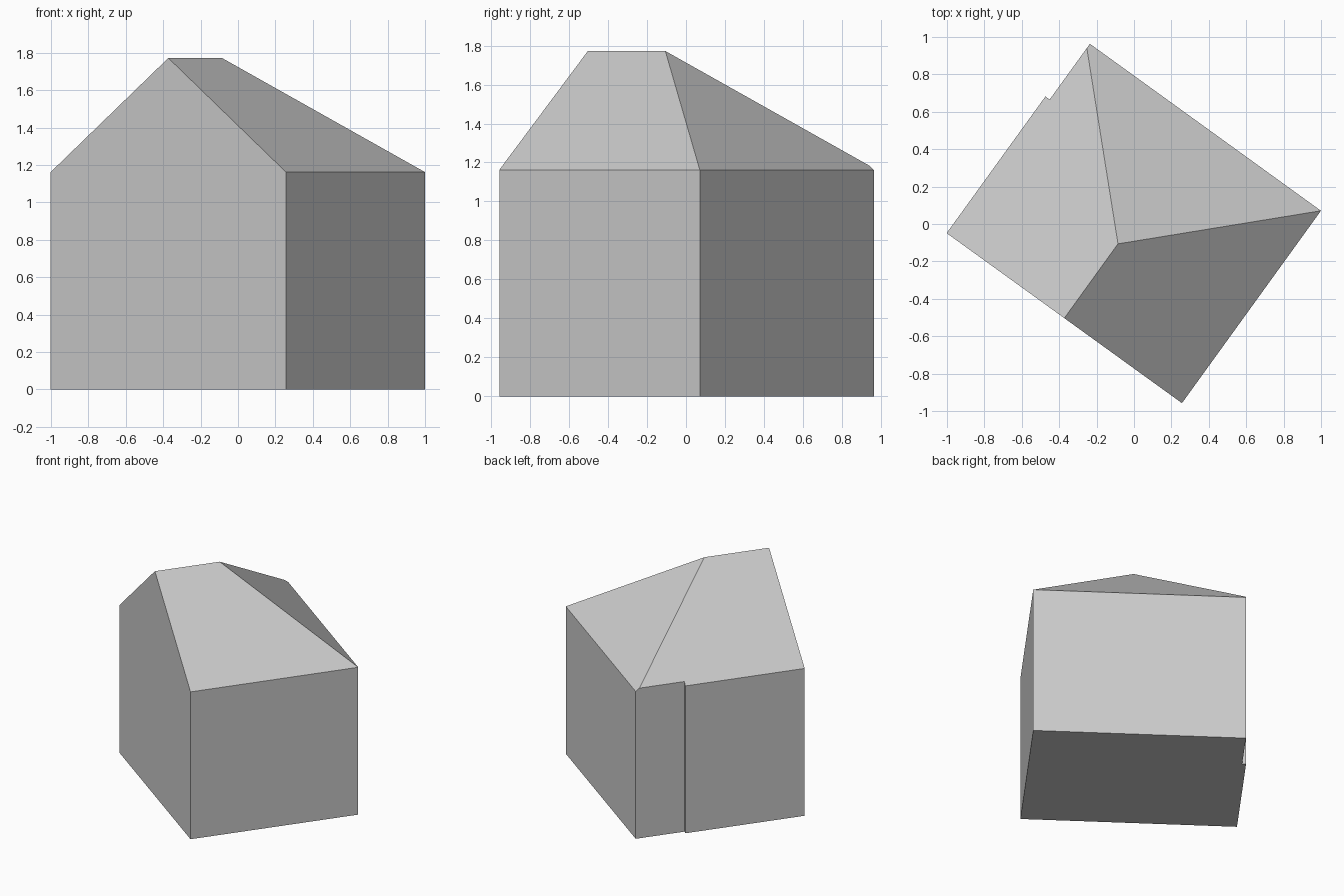
import bpy
import bmesh
import math

# Remove the default cube
cube = bpy.data.objects.get("Cube")
if cube:
    bpy.data.objects.remove(cube, do_unlink=True)

HALF_W, HALF_D = 0.776, 0.6345    # half width and half depth of the block
EAVE, RIDGE = 1.162, 1.772
RIDGE_LEN = 0.49                  # ridge runs from the gable to the hip
RECESS_START, RECESS_DEPTH = 0.267, 0.028

# Plain grey material
grey = bpy.data.materials.new("plain_grey")
grey.use_nodes = True
colour = (0.6, 0.6, 0.6, 1.0)
grey.diffuse_color = colour
grey.node_tree.nodes["Principled BSDF"].inputs["Base Color"].default_value = colour

# House block: gable at the front, hipped roof at the back
bm = bmesh.new()
corners = [(-HALF_W, -HALF_D), (HALF_W, -HALF_D), (HALF_W, HALF_D), (-HALF_W, HALF_D)]
base = [bm.verts.new((x, y, 0)) for x, y in corners]
eave = [bm.verts.new((x, y, EAVE)) for x, y in corners]
gable_tip = bm.verts.new((0, -HALF_D, RIDGE))
hip_tip = bm.verts.new((0, -HALF_D + RIDGE_LEN, RIDGE))
bm.faces.new(base[::-1])
bm.faces.new((base[0], base[1], eave[1], gable_tip, eave[0]))
for i in range(1, 4):
    j = (i + 1) % 4
    bm.faces.new((base[i], base[j], eave[j], eave[i]))
bm.faces.new((eave[1], eave[2], hip_tip, gable_tip))
bm.faces.new((eave[3], eave[0], gable_tip, hip_tip))
bm.faces.new((eave[2], eave[3], hip_tip))
bmesh.ops.recalc_face_normals(bm, faces=bm.faces)
mesh = bpy.data.meshes.new("house_block")
bm.to_mesh(mesh)
bm.free()
mesh.materials.append(grey)
house = bpy.data.objects.new("house_block", mesh)
bpy.context.collection.objects.link(house)

# Shallow recess along the rear part of the side wall
bpy.ops.mesh.primitive_cube_add(size=2)
cutter = bpy.context.object
cutter.name = "recess_cutter"
cutter.hide_render = True
cutter.scale = (RECESS_DEPTH, 1, 3)
cutter.location = (-HALF_W, RECESS_START + 1, 0)
cut = house.modifiers.new("recess", "BOOLEAN")
cut.operation = "DIFFERENCE"
cut.solver = "EXACT"
cut.object = cutter
bpy.ops.object.select_all(action="DESELECT")
house.select_set(True)
bpy.context.view_layer.objects.active = house
bpy.ops.object.modifier_apply(modifier=cut.name)
bpy.data.objects.remove(cutter, do_unlink=True)

# Turn the house into place
house.rotation_euler.z = math.radians(-35.85)
house.location = (-0.001, 0.003 + 0.008, 0)
